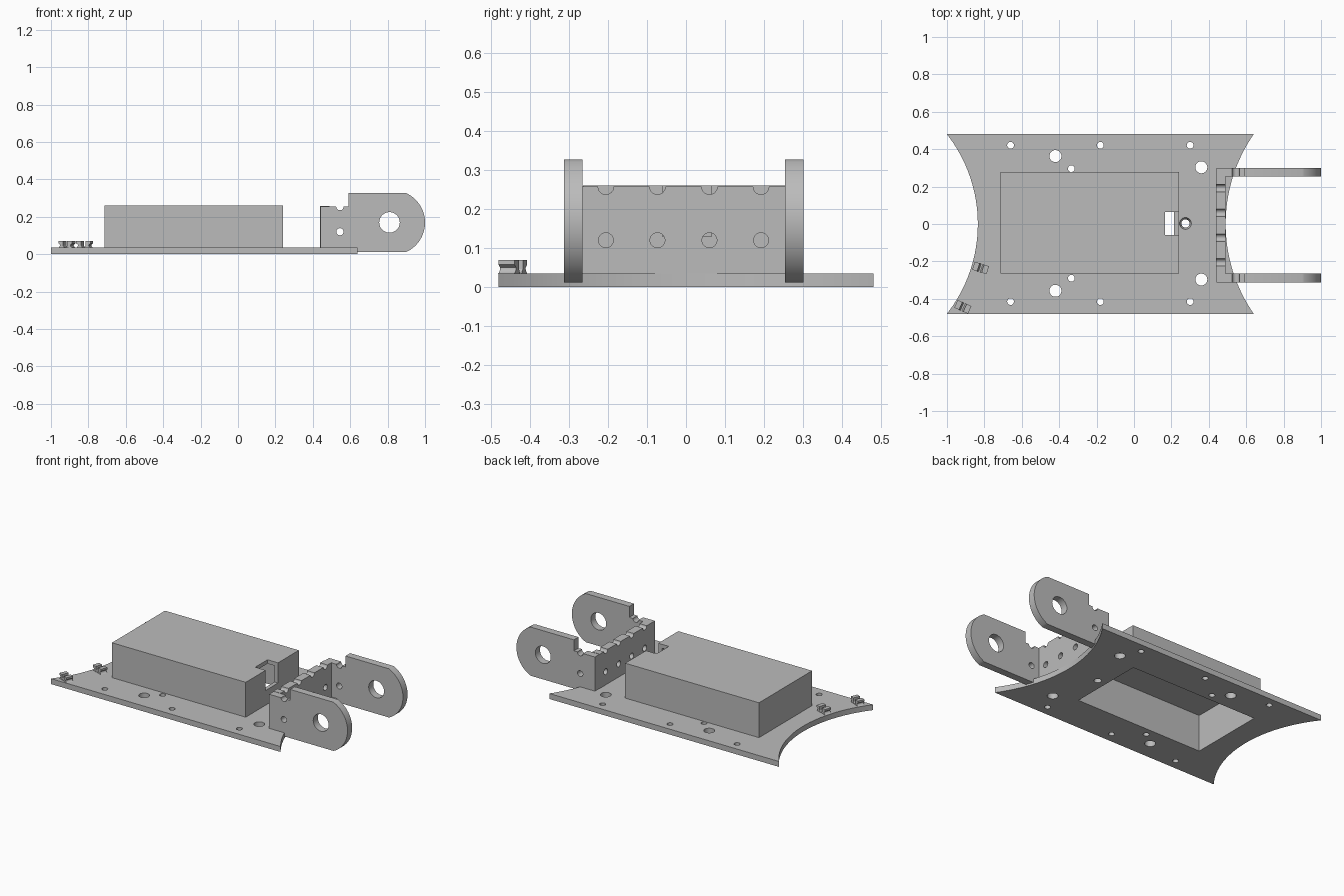
import bpy
from math import sin, cos, pi, radians, asin

if "Cube" in bpy.data.objects:
    bpy.data.objects.remove(bpy.data.objects["Cube"])

GREY = (0.5, 0.5, 0.5, 1)
grey = bpy.data.materials.new("plain grey")
grey.use_nodes = True
grey.diffuse_color = GREY
grey.node_tree.nodes["Principled BSDF"].inputs["Base Color"].default_value = GREY


def arc(cx, cy, r, a0, a1, n=24):
    return [(cx + r * cos(a0 + (a1 - a0) * i / n),
             cy + r * sin(a0 + (a1 - a0) * i / n)) for i in range(n + 1)]


def circle(cx, cy, r):
    return arc(cx, cy, r, 0, 2 * pi, 32)[:-1]


def rect(x0, x1, y0, y1):
    return [(x0, y0), (x1, y0), (x1, y1), (x0, y1)]


def bow(tip, half, sag, start=0.0):
    """Arc bulging toward +x, as an angle range about its centre."""
    r = (half ** 2 + sag ** 2) / (2 * sag)
    a = asin(half / r)
    return arc(tip - r, start, r, -a, a, 32)


def finish(ob):
    bpy.ops.object.select_all(action='DESELECT')
    ob.select_set(True)
    bpy.context.view_layer.objects.active = ob
    bpy.ops.object.shade_smooth_by_angle(angle=radians(30))


def extrude(name, loops, depth, location, rotation=(0, 0, 0)):
    """Solid slab from an outline followed by its holes."""
    cu = bpy.data.curves.new(name, 'CURVE')
    cu.dimensions, cu.fill_mode, cu.extrude = '2D', 'BOTH', depth / 2
    for pts in loops:
        sp = cu.splines.new('POLY')
        sp.points.add(len(pts) - 1)
        for p, (u, v) in zip(sp.points, pts):
            p.co = (u, v, 0, 1)
        sp.use_cyclic_u = True
    ob = bpy.data.objects.new(name, cu)
    bpy.context.collection.objects.link(ob)
    ob.location = location
    ob.rotation_euler = [radians(a) for a in rotation]
    bpy.ops.object.select_all(action='DESELECT')
    ob.select_set(True)
    bpy.context.view_layer.objects.active = ob
    bpy.ops.object.convert(target='MESH')
    ob = bpy.context.object
    bpy.ops.object.mode_set(mode='EDIT')
    bpy.ops.mesh.select_all(action='SELECT')
    bpy.ops.mesh.remove_doubles(threshold=0.0001)
    bpy.ops.mesh.normals_make_consistent(inside=False)
    bpy.ops.object.mode_set(mode='OBJECT')
    ob.data.materials.clear()
    ob.data.materials.append(grey)
    finish(ob)
    return ob


def block(name, x0, x1, y0, y1, z0, z1):
    return extrude(name, [rect(x0, x1, y0, y1)], z1 - z0, (0, 0, (z0 + z1) / 2))


def cut(ob, cutter):
    mod = ob.modifiers.new("cut", 'BOOLEAN')
    mod.operation, mod.solver, mod.object = 'DIFFERENCE', 'EXACT', cutter
    bpy.ops.object.select_all(action='DESELECT')
    bpy.context.view_layer.objects.active = ob
    bpy.ops.object.modifier_apply(modifier=mod.name)
    bpy.data.objects.remove(cutter)
    finish(ob)


# Base plate with bowed ends, screw holes and the housing opening
T = 0.035
right_end = [(0.98 - x, y) for x, y in bow(0.49, 0.48, 0.15)]
left_end = bow(-0.835, 0.48, 0.165)
outline = right_end + left_end[::-1]
holes = [rect(-0.69, 0.215, -0.24, 0.25), circle(0.275, 0.003, 0.022)]
for x, y, r in [(-0.66, 0.418, 0.018), (-0.18, 0.418, 0.018), (0.3, 0.418, 0.018),
                (-0.335, 0.293, 0.018), (-0.42, 0.36, 0.032), (0.36, 0.3, 0.032)]:
    holes += [circle(x, s * y + 0.003, r) for s in (1, -1)]
plate = extrude("base_plate", [outline] + holes, T, (0, 0, T / 2))
bpy.ops.mesh.primitive_cone_add(vertices=32, radius1=0.02, radius2=0.032,
                                depth=0.03, location=(0.275, 0.003, 0.021))
cut(plate, bpy.context.object)

# Hollow housing, open below, with a notch through lid and end wall
housing = block("housing", -0.715, 0.24, -0.264, 0.277, T, 0.26)
cut(housing, block("cavity", -0.69, 0.215, -0.24, 0.25, 0, 0.235))
cut(housing, block("notch", 0.165, 0.3, -0.06, 0.065, 0.13, 0.3))

# Hinge arms with rounded ends, pivot holes and a wire groove
nose = bow(1.0, 0.157, 0.1, 0.169)
arm = ([(0.44, 0.012)] + nose + [(0.59, 0.326), (0.59, 0.255)]
       + arc(0.545, 0.255, 0.02, 0, -pi, 12) + [(0.44, 0.255)])
for name, y in (("left_hinge_arm", 0.277), ("right_hinge_arm", -0.288)):
    extrude(name, [arm, circle(0.81, 0.17, 0.055), circle(0.545, 0.12, 0.019)],
            0.047, (0, y, 0), (90, 0, 0))

# Cross wall joining the arms, with grooves and holes in line
stations = [-0.205, -0.073, 0.06, 0.192]
wall = [(0.254, 0.012), (0.254, 0.257)]
for y in reversed(stations):
    wall += arc(y, 0.257, 0.02, 0, -pi, 12)
wall += [(-0.265, 0.257), (-0.265, 0.012)]
extrude("hinge_wall", [wall] + [circle(y, 0.12, 0.019) for y in stations],
        0.052, (0.464, 0, 0), (90, 0, 90))

# Small cable clips: two flared posts each, standing on a thin web
half = ([(0.004, 0.0), (0.046, 0.0)] + arc(0.046, 0.016, 0.016, -pi / 2, -pi, 8)
        + [(0.04, 0.024), (0.04, 0.036), (0.012, 0.036), (0.012, 0.012)])
for n, (x, y, turn) in enumerate([(-0.82, -0.235, -18), (-0.915, -0.443, -24)], 1):
    for side, s in (("inner", 1), ("outer", -1)):
        post = [(s * u, v) for u, v in half]
        extrude(f"clip_{n}_{side}_post", [post], 0.045, (x, y, T - 0.001), (90, 0, turn))
